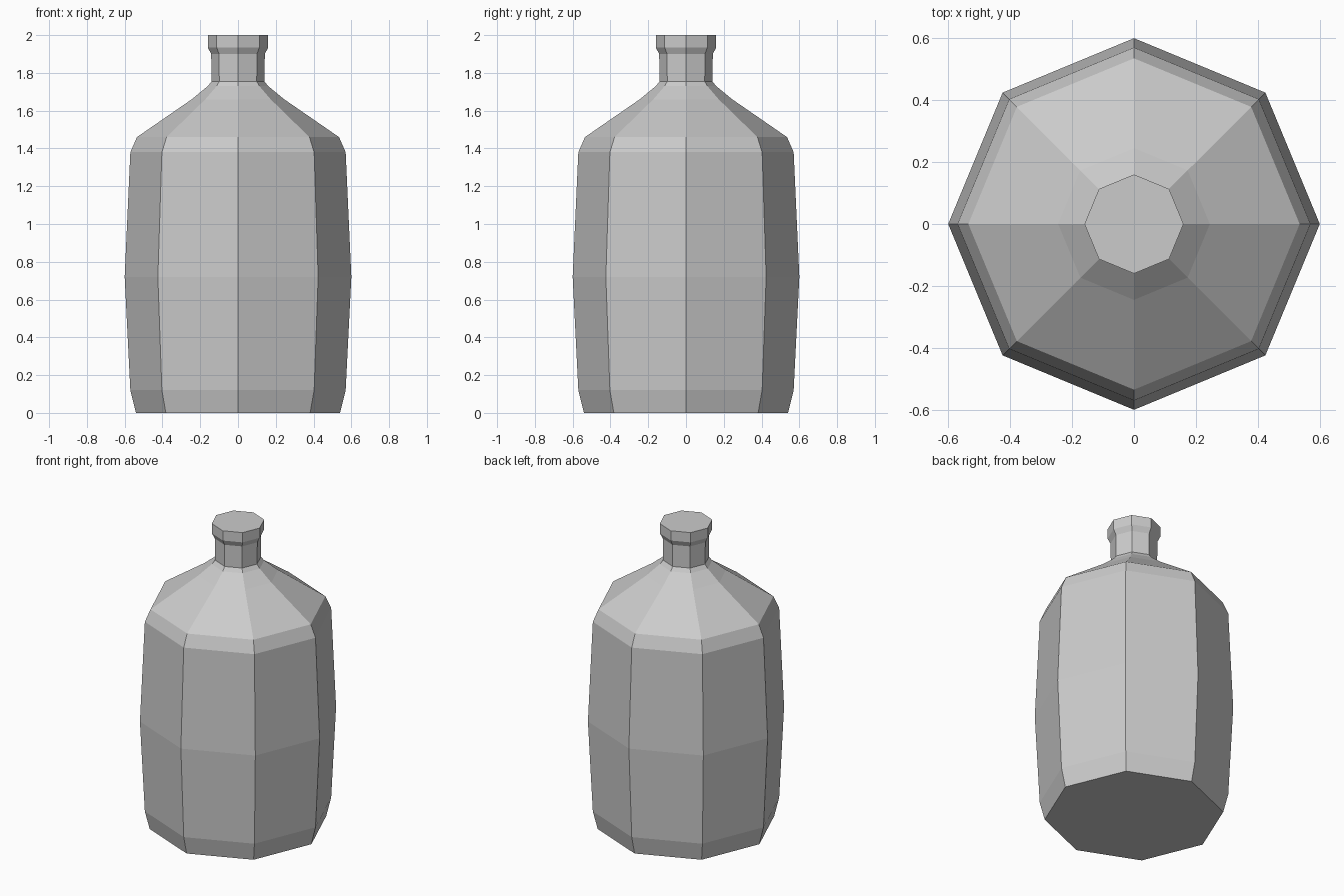
import bpy
import bmesh
from math import cos, sin, pi

cube = bpy.data.objects.get("Cube")
if cube:
    bpy.data.objects.remove(cube, do_unlink=True)

SIDES = 8

# One plain grey for the whole bottle
grey = bpy.data.materials.new("light_grey")
grey.use_nodes = True
colour = (0.6, 0.6, 0.6, 1)
grey.diffuse_color = colour
grey.node_tree.nodes["Principled BSDF"].inputs["Base Color"].default_value = colour


def lathe(name, profile):
    """Closed faceted solid from (radius, height) rings, corners on the axes."""
    bm = bmesh.new()
    rings = [[bm.verts.new((r * cos(2 * pi * i / SIDES), r * sin(2 * pi * i / SIDES), z))
              for i in range(SIDES)] for r, z in profile]
    for low, high in zip(rings, rings[1:]):
        for i in range(SIDES):
            j = (i + 1) % SIDES
            bm.faces.new((low[i], low[j], high[j], high[i]))
    bm.faces.new(rings[0][::-1])
    bm.faces.new(rings[-1])
    mesh = bpy.data.meshes.new(name)
    bm.to_mesh(mesh)
    bm.free()
    mesh.materials.append(grey)
    obj = bpy.data.objects.new(name, mesh)
    bpy.context.collection.objects.link(obj)
    return obj


# Bulging body, sloped shoulder, narrow neck and flared lip
body = [(0.54, 0), (0.57, 0.12), (0.6, 0.72), (0.57, 1.38)]
shoulder = [(0.535, 1.46), (0.245, 1.66), (0.16, 1.73)]
neck = [(0.14, 1.755), (0.142, 1.9)]
lip = [(0.16, 1.935), (0.16, 2)]
lathe("bottle", body + shoulder + neck + lip)
